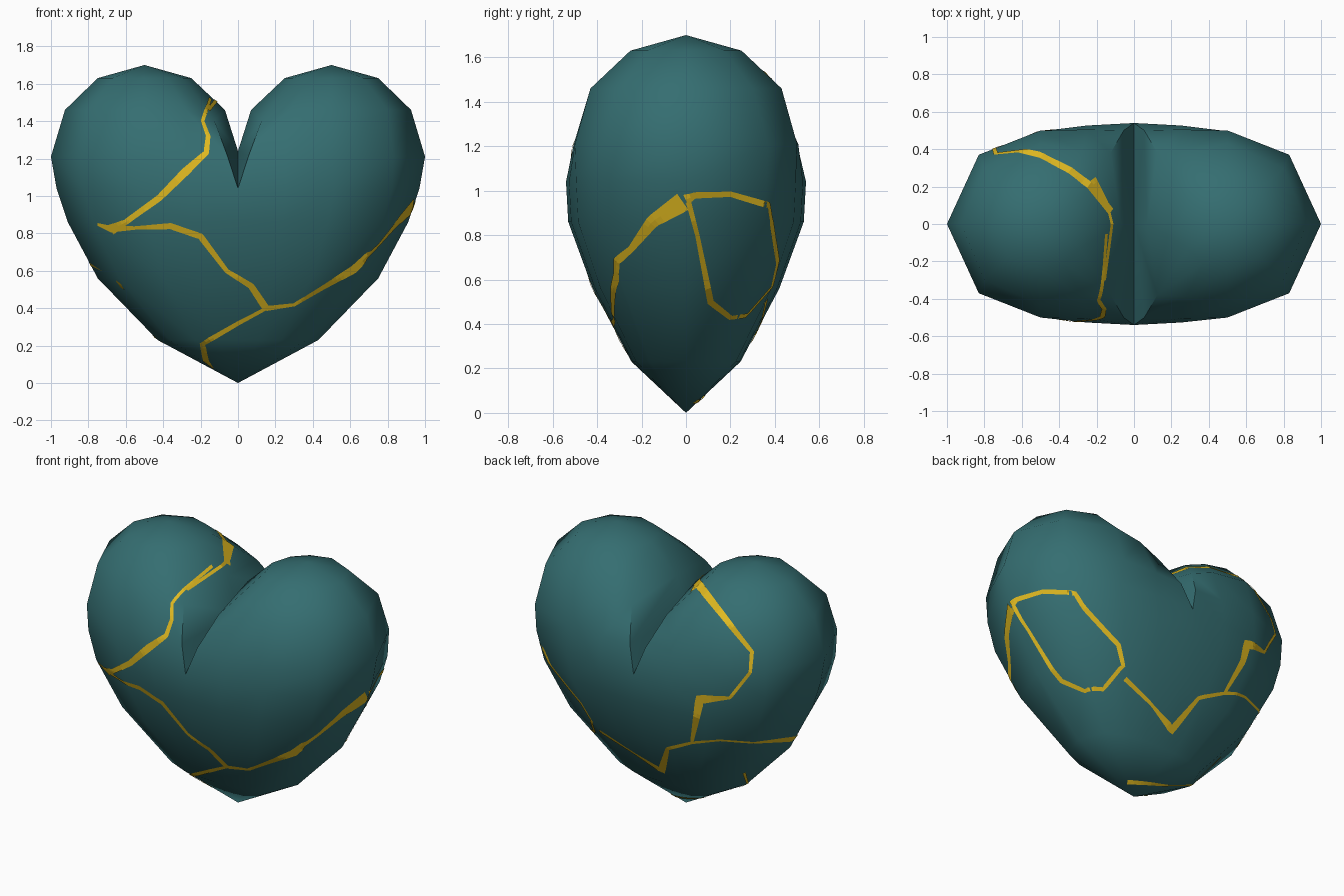
import bpy, bmesh
from math import sin, cos, radians
from mathutils import Vector
from mathutils.bvhtree import BVHTree

if "Cube" in bpy.data.objects:
    bpy.data.objects.remove(bpy.data.objects["Cube"])


def material(name, rgb):
    m = bpy.data.materials.new(name)
    m.diffuse_color = (*rgb, 1)
    m.use_nodes = True
    m.node_tree.nodes["Principled BSDF"].inputs["Base Color"].default_value = m.diffuse_color
    return m


teal = material("deep_teal", (0.035, 0.155, 0.165))
gold = material("gold", (0.75, 0.49, 0.015))


def finish(bm, name, mat):
    bmesh.ops.recalc_face_normals(bm, faces=bm.faces[:])
    mesh = bpy.data.meshes.new(name)
    bm.to_mesh(mesh)
    mesh.materials.append(mat)
    ob = bpy.data.objects.new(name, mesh)
    bpy.context.collection.objects.link(ob)
    return ob


# Heart body: stacked half rings, closed into a round lobe above the notch
bm = bmesh.new()


def ring(front, side, inner=None):
    """front: points from centre to side; repeated behind in reverse order."""
    pts = front + [side] + [(x, -y, z) for x, y, z in reversed(front)]
    return [bm.verts.new(p) for p in pts + ([inner] if inner else [])]


def bridge(a, b, closed=False):
    n = len(a)
    for i in range(n if closed else n - 1):
        j = (i + 1) % n
        bm.faces.new((a[i], a[j], b[j], b[i]))


section = [(0, 1), (.26, .975), (.53, .915), (.85, .67)]
lower = []
for z, w, d in [(.23, .43, .245), (.56, .75, .42), (.86, .91, .53), (1.04, .97, .54)]:
    lower.append(ring([(w * x, -d * y, z) for x, y in section], (w, 0, z)))
tip = bm.verts.new((0, 0, 0))
for i in range(8):
    bm.faces.new((tip, lower[0][i + 1], lower[0][i]))
for a, b in zip(lower, lower[1:]):
    bridge(a, b)

lobe = [
    ring([(.055, -.5, 1.21), (.25, -.505, 1.21), (.5, -.5, 1.21), (.83, -.37, 1.21)],
         (1, 0, 1.21), (0, 0, 1.24)),
    ring([(.125, -.38, 1.40), (.28, -.39, 1.46), (.5, -.43, 1.46), (.8, -.3, 1.46)],
         (.925, 0, 1.46), (.07, 0, 1.46)),
    ring([(.29, -.13, 1.63), (.37, -.21, 1.63), (.5, -.25, 1.63), (.67, -.175, 1.63)],
         (.75, 0, 1.63), (.25, 0, 1.63))]
bridge(lower[-1], lobe[0][:9])
for k in (0, 8):                                  # foot of the notch
    bm.faces.new((lower[-1][k], lobe[0][k], lobe[0][9]))
for a, b in zip(lobe, lobe[1:]):
    bridge(a, b, True)
crown = bm.verts.new((.5, 0, 1.70))
for i in range(10):
    bm.faces.new((lobe[2][i], lobe[2][(i + 1) % 10], crown))

# Mirror to the left half
half = bm.verts[:] + bm.edges[:] + bm.faces[:]
bmesh.ops.mirror(bm, geom=half, axis='X', merge_dist=0.0005)
bmesh.ops.remove_doubles(bm, verts=bm.verts[:], dist=0.0005)
heart = finish(bm, "heart_body", teal)
bm.normal_update()
surface = BVHTree.FromBMesh(bm)
bm.free()
bpy.context.view_layer.objects.active = heart
heart.select_set(True)
bpy.ops.object.shade_smooth_by_angle(angle=radians(48))


# Gold seams: paths projected on the heart from a direction, draped as ribbons
def cast(u, v, az, el):
    a, e = radians(az), radians(el)
    right = Vector((cos(a), sin(a), 0))
    look = Vector((-sin(a) * cos(e), cos(a) * cos(e), -sin(e)))
    p = right * u + right.cross(look) * v
    hit = surface.ray_cast(p - look * 5, look)[0]
    if hit is None:
        p += look * (Vector((0, 0, .85)) - p).dot(look)
        hit = surface.find_nearest(p)[0]
    return hit


def seam(name, path, az, el=0):
    """path: (u, v, width) points in the plane facing the given direction."""
    pts = []
    for (u0, v0, w0), (u1, v1, w1) in zip(path, path[1:]):
        n = max(2, int(((u1 - u0) ** 2 + (v1 - v0) ** 2) ** .5 / .02))
        for i in range(n):
            t = i / n
            pts.append((cast(u0 + (u1 - u0) * t, v0 + (v1 - v0) * t, az, el),
                        w0 + (w1 - w0) * t))
    pts.append((cast(path[-1][0], path[-1][1], az, el), path[-1][2]))
    sm = bmesh.new()
    rows = []
    for i, (p, w) in enumerate(pts):
        along = pts[min(i + 1, len(pts) - 1)][0] - pts[max(i - 1, 0)][0]
        nrm = surface.find_nearest(p)[1]
        across = nrm.cross(along).normalized()
        row = []
        for s in (-.5, 0, .5):
            q, n, _, _ = surface.find_nearest(p + across * w * s)
            row.append(sm.verts.new(q + n * .004))
        rows.append(row)
    for a, b in zip(rows, rows[1:]):
        for k in (0, 1):
            sm.faces.new((a[k], a[k + 1], b[k + 1], b[k]))
    for f in sm.faces:                            # face outwards
        f.normal_update()
        if f.normal.dot(surface.find_nearest(f.calc_center_median())[1]) < 0:
            f.normal_flip()
    mesh = bpy.data.meshes.new(name)
    sm.to_mesh(mesh)
    sm.free()
    mesh.materials.append(gold)
    bpy.context.collection.objects.link(bpy.data.objects.new(name, mesh))


seam("front_upper_seam", [(-.15, 1.52, .02), (-.19, 1.40, .02), (-.16, 1.32, .025),
     (-.17, 1.23, .03), (-.28, 1.13, .045), (-.42, .99, .035), (-.6, .86, .03),
     (-.68, .82, .06)], 0)
seam("front_middle_seam", [(-.75, .85, .015), (-.68, .825, .04), (-.55, .83, .02),
     (-.36, .84, .035), (-.2, .785, .035), (-.06, .6, .025), (.07, .52, .035),
     (.15, .40, .04)], 0)
seam("front_right_seam", [(.15, .40, .03), (.3, .42, .02), (.45, .51, .03),
     (.62, .61, .05), (.75, .74, .03), (.86, .87, .06), (.935, .95, .09)], 0)
seam("front_lower_seam", [(.15, .4, .02), (0, .32, .025), (-.19, .21, .03),
     (-.17, .12, .035), (-.13, .08, .01)], 0)
seam("top_seam", [(-.16, -.3, .02), (-.12, 0, .02), (-.15, .12, .02),
     (-.22, .24, .045)], 0, 90)
seam("back_seam", [(.065, 1.30, .05), (.26, 1.05, .035), (.39, .89, .025),
     (.38, .77, .02), (.26, .62, .02), (.083, .61, .06), (.035, .355, .02),
     (-.107, .32, .025), (-.142, .19, .05), (-.3, .29, .02), (-.51, .426, .03)], 215, 25)
seam("back_branch_seam", [(.035, .355, .02), (.2, .37, .015), (.4, .355, .015),
     (.66, .38, .05)], 215, 25)
seam("side_loop_seam", [(0, .96, .05), (.04, .98, .03), (.2, .985, .025),
     (.37, .935, .03), (.41, .68, .03), (.385, .57, .025), (.27, .44, .025),
     (.2, .43, .025), (.11, .5, .03), (.05, .8, .02), (.01, .95, .025)], 90)
seam("underside_seam", [(-.04, .083, .03), (.18, .077, .015), (.39, .107, .015),
     (.58, .2, .02)], 140, -25)
